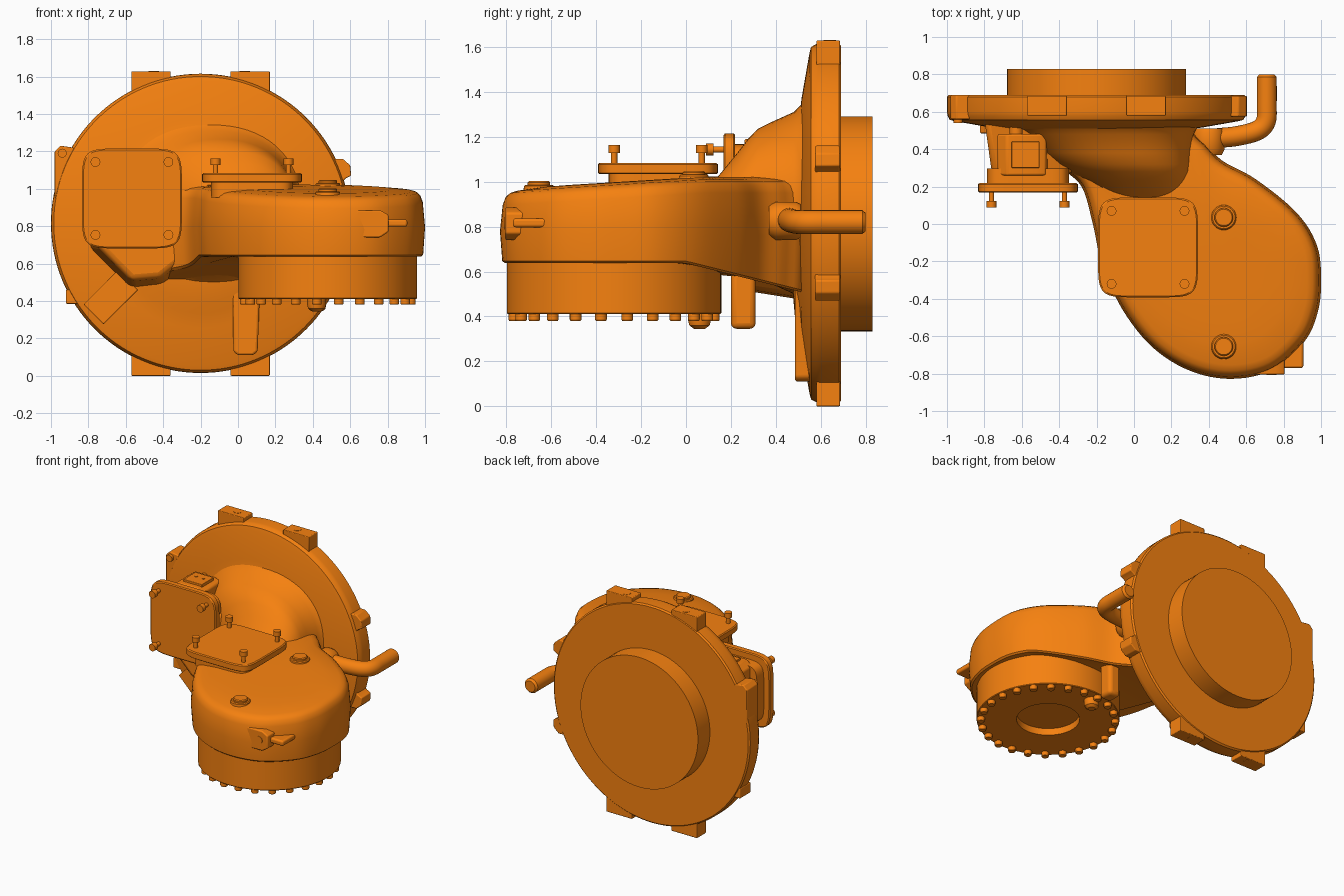
import bpy, bmesh
from math import sin, cos, pi, radians, copysign
from mathutils import Vector, Matrix

if "Cube" in bpy.data.objects:
    bpy.data.objects.remove(bpy.data.objects["Cube"])

orange = bpy.data.materials.new("orange_paint")
orange.diffuse_color = (0.92, 0.22, 0.005, 1)
orange.use_nodes = True
orange.node_tree.nodes["Principled BSDF"].inputs["Base Color"].default_value = orange.diffuse_color


def finish(name, bm, bevel=0.0):
    bmesh.ops.recalc_face_normals(bm, faces=bm.faces)
    me = bpy.data.meshes.new(name)
    bm.to_mesh(me)
    bm.free()
    ob = bpy.data.objects.new(name, me)
    bpy.context.collection.objects.link(ob)
    me.materials.append(orange)
    bpy.ops.object.select_all(action='DESELECT')
    ob.select_set(True)
    bpy.context.view_layer.objects.active = ob
    bpy.ops.object.shade_smooth_by_angle(angle=radians(32))
    if bevel:
        m = ob.modifiers.new("bevel", 'BEVEL')
        m.width, m.segments = bevel, 3
    return ob


def loft(name, rings, caps=True, bevel=0.0):
    bm = bmesh.new()
    vs = [[bm.verts.new(p) for p in r] for r in rings]
    n = len(vs[0])
    for a, b in zip(vs, vs[1:]):
        for i in range(n):
            bm.faces.new((a[i], a[(i + 1) % n], b[(i + 1) % n], b[i]))
    if caps:
        bm.faces.new(vs[0])
        bm.faces.new(vs[-1])
    return finish(name, bm, bevel)


def ring(c, hu, hv, axis='Z', e=2.0, n=64):
    """Superellipse ring around c, square to the axis."""
    out = []
    for i in range(n):
        a = 2 * pi * i / n
        u = hu * copysign(abs(cos(a)) ** (2 / e), cos(a))
        v = hv * copysign(abs(sin(a)) ** (2 / e), sin(a))
        d = {'Z': (u, v, 0), 'Y': (u, 0, v)}[axis]
        out.append(Vector(c) + Vector(d))
    return out


def lathe(name, c, prof, axis='Z', n=64):
    """prof: (radius, offset along axis) pairs."""
    d = Vector({'Z': (0, 0, 1), 'Y': (0, 1, 0)}[axis])
    return loft(name, [ring(Vector(c) + d * h, r, r, axis, n=n) for r, h in prof])


def box(name, lo, hi, bevel=0.01, turn=0.0):
    lo, hi = Vector(lo), Vector(hi)
    bm = bmesh.new()
    bmesh.ops.create_cube(bm, size=1)
    bmesh.ops.scale(bm, vec=hi - lo, verts=bm.verts)
    bmesh.ops.rotate(bm, matrix=Matrix.Rotation(turn, 3, 'Y'), verts=bm.verts)
    bmesh.ops.translate(bm, vec=(lo + hi) / 2, verts=bm.verts)
    return finish(name, bm, bevel)


def prism(name, pts, y0, y1, front_scale=1.0, bevel=0.02):
    """x-z outline run from y0 (front) to y1."""
    m = Vector((sum(p[0] for p in pts), sum(p[1] for p in pts))) / len(pts)
    f = [m + (Vector(p) - m) * front_scale for p in pts]
    return loft(name, [[Vector((p[0], y0, p[1])) for p in f],
                       [Vector((p[0], y1, p[1])) for p in pts]], bevel=bevel)


def spline(pts, k=5, closed=True):
    """Catmull-Rom points through pts."""
    P = [Vector(p) for p in pts]
    n, out = len(P), []
    for i in range(n if closed else n - 1):
        g = (lambda j: P[j % n]) if closed else (lambda j: P[max(0, min(n - 1, j))])
        a, b, c, d = g(i - 1), g(i), g(i + 1), g(i + 2)
        for s in range(k):
            t = s / k
            out.append(0.5 * (2 * b + (c - a) * t + (2 * a - 5 * b + 4 * c - d) * t * t
                              + (3 * b - a - 3 * c + d) * t ** 3))
    return out


# Large round flange, cone front and rear boss
FX, FZ = -0.2, 0.815
lathe("base_flange", (FX, 0, FZ), [(0.25, 0.47), (0.42, 0.485), (0.48, 0.505), (0.56, 0.515), (0.76, 0.55),
      (0.785, 0.557), (0.797, 0.58), (0.8, 0.6), (0.8, 0.68), (0.79, 0.69)], 'Y', 128)
lathe("rear_boss", (FX, 0, 0.812), [(0.478, 0.6), (0.478, 0.83)], 'Y', 96)

# Feet and lugs round the flange rim
for x in (-0.465, 0.065):
    for s in (-1, 1):
        zc = 0.815 + s * 0.755
        box("flange_foot", (x - 0.105, 0.58, zc - 0.06), (x + 0.105, 0.685, zc + 0.058), 0.005)
        lathe("foot_hole_rim", (x + (0.015 if x < 0 else -0.03), 0.64, 0.815 + s * 0.813),
              [(0.028, -0.003), (0.028, 0.002)], n=24)
for s in (-1, 1):
    prism("side_lug", [(x, 0.815 + s * z) for x, z in ((.45, .23), (.55, .215), (.575, .24), (.605, .255),
          (.6, .31), (.56, .345), (.45, .345))], 0.575, 0.685, bevel=0.006)
prism("left_lug", [(-0.98, 0.95), (-0.98, 1.2), (-0.95, 1.23), (-0.88, 1.22), (-0.82, 0.95)], 0.56, 0.69, bevel=0.006)
lathe("left_lug_pin", (-0.94, 0, 1.19), [(0.024, 0.54), (0.024, 0.6)], 'Y', 24)
box("lower_left_lug", (-0.92, 0.56, 0.385), (-0.7, 0.685, 0.46), 0.006)
box("tilted_block", (-0.81, 0.485, 0.345), (-0.55, 0.6, 0.495), 0.006, radians(-45))

# Arm body: teardrop outline, domed top, underside dropping to the flange
outline = [(1, -.32), (.98, -.12), (.87, .06), (.65, .24), (.47, .34), (.36, .45), (.2, .54), (-.4, .54), (-.4, .33),
           (-.28, .2), (-.22, 0), (-.17, -.22), (-.06, -.46), (.1, -.66), (.3, -.785), (.52, -.828),
           (.74, -.78), (.91, -.63), (.98, -.48)]
line = spline(outline, 6)
n = len(line)
mid = Vector((0.42, -0.25))


def body_ring(inset, scale, frac, lift):
    out = []
    for i, p in enumerate(line):
        t = (line[(i + 1) % n] - line[i - 1]).normalized()
        q = p - Vector((t.y, -t.x)) * inset
        q = mid + (q - mid) * scale
        lo = 0.637 - 0.25 * max(0, q.y)
        hi = 0.955 + 0.055 * min(1, (q.y + 0.82) / 0.9)
        out.append(Vector((q.x, q.y, lo + (hi - lo) * frac + lift)))
    return out


loft("arm_body", [body_ring(*a) for a in (
    (0.1, 1, 0, 0), (0.022, 1, 0, 0), (0.01, 1, 0, 0.01), (0, 1, 0.45, 0), (0.012, 1, 1, -0.06),
    (0.025, 1, 1, -0.025), (0.045, 1, 1, -0.008), (0.075, 1, 1, 0), (0.05, 0.75, 1, 0.01),
    (0.05, 0.5, 1, 0.012), (0.03, 0.2, 1, 0.012))])

# Neck between the arm and the flange
neck = [(0.56, -.17, .56, .89, .51), (0.52, -.16, .5, .9, .45), (0.48, -.14, .46, .905, .405),
        (0.38, -.1, .41, .905, .36), (0.32, -.06, .37, .9, .335), (0.28, -.02, .33, .895, .3),
        (0.23, .02, .28, .88, .25), (0.14, .06, .22, .85, .17)]
loft("neck", [ring((cx, y, cz), hx, hz, 'Y', 2.2) for y, cx, hx, cz, hz in neck])

# Lower drum with a recessed bore and bolt ring
C = Vector((0.48, -0.32, 0))
lathe("lower_drum", C, [(0.21, 0.46), (0.21, 0.41), (0.473, 0.41), (0.477, 0.415), (0.477, 0.66)], n=96)
for i in range(24):
    a = 2 * pi * (i + 0.5) / 24
    lathe("drum_bolt", C + Vector((cos(a), sin(a), 0)) * 0.448, [(0.022, 0.38), (0.026, 0.386), (0.026, 0.42)], n=16)


# Square covers with four long corner bolts
def cover(name, c, axis, sign):
    c = Vector(c)
    d = Vector((0, 0, 1) if axis == 'Z' else (0, 1, 0)) * sign
    loft(name + "_seat", [ring(c + d * h, .22, .22, axis, 6) for h in (-0.08, 0.005)])
    loft(name, [ring(c + d * h, w, w, axis, 6, 96) for w, h in ((.26, 0), (.267, .006), (.267, .044), (.26, .05))])
    for u in (-.195, .195):
        for v in (-.195, .195):
            p = c + Vector((u, v, 0) if axis == 'Z' else (u, 0, v))
            lathe(name + "_bolt", p, [(.014, sign * .04), (.014, sign * .095), (.026, sign * .095),
                                      (.026, sign * .13)], axis, 20)


cover("top_cover", (0.075, -0.125, 1.033), 'Z', 1)
cover("front_cover", (-0.567, 0.218, 0.948), 'Y', -1)

# Motor housing and connector box behind the front cover
prism("motor_housing", [(-.8, .69), (-.58, .465), (-.4, .48), (-.25, .6), (-.3, 1.08), (-.45, 1.12), (-.8, 1.12)],
      0.27, 0.56, 0.86, 0.03)
prism("connector_box", [(-.73, .9), (-.45, .9), (-.47, 1.17), (-.52, 1.19), (-.68, 1.19), (-.73, 1.15)],
      0.26, 0.48, bevel=0.01)
box("connector_pad", (-0.655, 0.3, 1.15), (-0.505, 0.44, 1.205), 0.004)
for x in (-0.61, -0.55):
    lathe("pad_screw", (x, 0.385, 1.2), [(.011, 0), (.011, .009)], n=16)
lathe("cable_gland", (-0.63, 0, 1.14), [(.035, .46), (.035, .56)], 'Y', 24)

# Filler plugs on the arm top
for y, z in ((0.035, 1.005), (-0.655, 0.96)):
    lathe("plug_washer", (0.48, y, z), [(.075, -.05), (.066, .02), (.06, .026)], n=32)
    lathe("plug_head", (0.48, y, z), [(.05, .02), (.05, .036), (.044, .042)], n=32)

# Lifting lug and fin at the front right
prism("front_lug", [(.625, .76), (.645, .74), (.76, .74), (.805, .77), (.805, .86), (.76, .885), (.635, .885)],
      -0.805, -0.62, bevel=0.008)
lathe("lug_hole_rim", (0.735, 0, 0.815), [(.027, -.808), (.027, -.79)], 'Y', 24)
box("side_fin", (0.75, -0.77, 0.797), (0.905, -0.5, 0.836), 0.012)

# Bent handle rod with a flattened root
path = spline([(.28, .42, .83), (.42, .455, .83), (.55, .47, .825), (.66, .5, .82), (.705, .55, .82),
               (.71, .64, .82), (.71, .785, .82)], 6, False) + [Vector((.71, .785, .82)), Vector((.71, .8, .82))]
rings = []
for i, p in enumerate(path):
    t = (path[min(i + 1, len(path) - 1)] - path[max(i - 1, 0)]).normalized()
    side = Vector((0, 0, 1)).cross(t).normalized()
    r = 0.04 if i == len(path) - 1 else 0.053
    rings.append([p + r * (side * cos(a) + Vector((0, 0, 1)) * sin(a))
                  for a in (2 * pi * j / 24 for j in range(24))])
loft("handle_rod", rings)
lathe("handle_root", (0.4, 0, 0.825), [(.07, .37), (.085, .4), (.085, .49), (.075, .51)], 'Y', 32)

# Vertical rib on the flange front and hanging stops under the arm
prism("flange_rib", [(-.03, .65), (-.025, .13), (0, .11), (.08, .11), (.105, .13), (.115, .4), (.14, .65)],
      0.485, 0.58, bevel=0.012)
box("hanging_stop", (0.375, 0.2, 0.345), (0.47, 0.31, 0.62), 0.025)
lathe("round_stop", (0.42, 0.06, 0), [(.025, .345), (.045, .36), (.05, .38), (.05, .45)], n=32)
